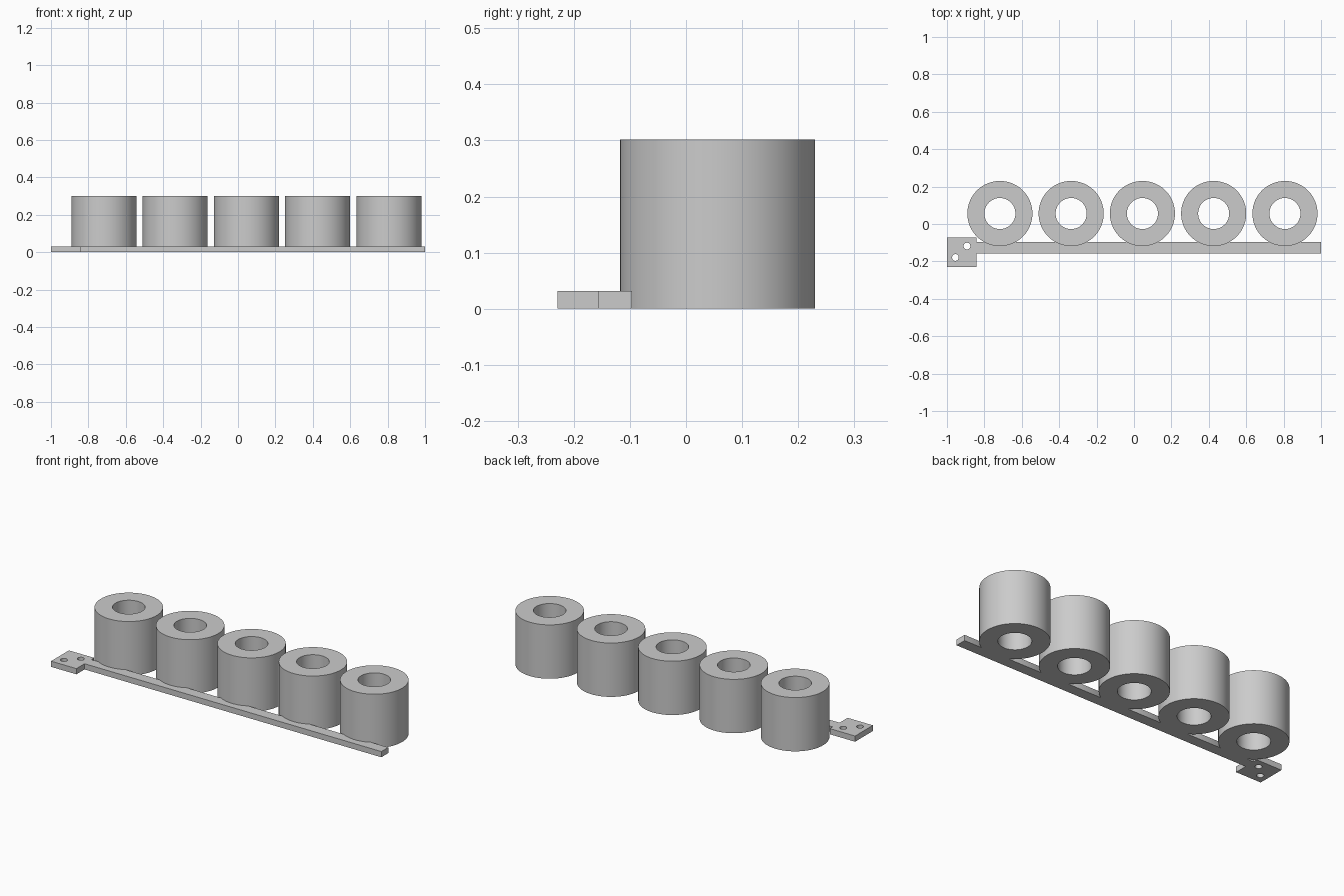
import bpy
import bmesh
import math

cube = bpy.data.objects.get("Cube")
if cube:
    bpy.data.objects.remove(cube, do_unlink=True)

HEIGHT, PLATE = 0.302, 0.032
OUTER, INNER, RING_Y = 0.174, 0.083, 0.056
FIRST_X, PITCH, COUNT = -0.717, 0.381, 5
SEGMENTS = 96

grey = bpy.data.materials.new("plain grey")
grey.use_nodes = True
colour = (0.6, 0.6, 0.6, 1)
grey.diffuse_color = colour
grey.node_tree.nodes["Principled BSDF"].inputs["Base Color"].default_value = colour


def finish(name, bm):
    """Turn a bmesh into a named grey object."""
    bmesh.ops.recalc_face_normals(bm, faces=bm.faces)
    mesh = bpy.data.meshes.new(name)
    bm.to_mesh(mesh)
    bm.free()
    mesh.materials.append(grey)
    obj = bpy.data.objects.new(name, mesh)
    bpy.context.collection.objects.link(obj)
    return obj


def circle(radius, n):
    return [(radius * math.cos(2 * math.pi * i / n),
             radius * math.sin(2 * math.pi * i / n)) for i in range(n)]


def prism(name, outline, bottom, top):
    """Extrude a flat outline upwards."""
    bm = bmesh.new()
    face = bm.faces.new([bm.verts.new((x, y, bottom)) for x, y in outline])
    out = bmesh.ops.extrude_face_region(bm, geom=[face])["geom"]
    verts = [v for v in out if isinstance(v, bmesh.types.BMVert)]
    bmesh.ops.translate(bm, verts=verts, vec=(0, 0, top - bottom))
    return finish(name, bm)


def tube(name, x):
    """Upright hollow cylinder made from four concentric loops."""
    bm = bmesh.new()
    loops = [[bm.verts.new((px, py, z)) for px, py in circle(r, SEGMENTS)]
             for r, z in ((OUTER, 0), (OUTER, HEIGHT), (INNER, HEIGHT), (INNER, 0))]
    for k in range(4):
        a, b = loops[k], loops[(k + 1) % 4]
        for i in range(SEGMENTS):
            j = (i + 1) % SEGMENTS
            bm.faces.new((a[i], a[j], b[j], b[i]))
    obj = finish(name, bm)
    obj.location = (x, RING_Y, 0)
    return obj


def smooth(obj):
    bpy.ops.object.select_all(action="DESELECT")
    obj.select_set(True)
    bpy.context.view_layer.objects.active = obj
    bpy.ops.object.shade_smooth_by_angle(angle=math.radians(30))


def cut(target, name, radius, x, y, n):
    """Cut a round opening through the plate."""
    cutter = prism(name, circle(radius, n), -0.1, 0.1)
    cutter.location = (x, y, 0)
    cutter.hide_render = True
    cutter.hide_set(True)
    mod = target.modifiers.new(name, "BOOLEAN")
    mod.operation = "DIFFERENCE"
    mod.solver = "EXACT"
    mod.object = cutter


# Mounting plate: long rail with a wider tab at its right end
plate = prism("mounting_rail", [
    (-1, -0.229), (-0.843, -0.229), (-0.843, -0.157), (1, -0.157),
    (1, -0.096), (-0.843, -0.096), (-0.843, -0.071), (-1, -0.071)], 0, PLATE)

# Screw holes in the tab
for i, (x, y) in enumerate(((-0.955, -0.179), (-0.893, -0.118))):
    cut(plate, f"screw_hole_cutter_{i + 1}", 0.018, x, y, 32)

# Row of tubes, each seated in a round notch in the rail
for i in range(COUNT):
    x = FIRST_X + i * PITCH
    cut(plate, f"notch_cutter_{i + 1}", OUTER, x, RING_Y, SEGMENTS)
    smooth(tube(f"tube_{i + 1}", x))

# Bake the cuts into the rail
bpy.context.view_layer.update()
baked = bpy.data.meshes.new_from_object(
    plate.evaluated_get(bpy.context.evaluated_depsgraph_get()))
plate.modifiers.clear()
plate.data = baked
for obj in [o for o in bpy.data.objects if "_cutter_" in o.name]:
    bpy.data.objects.remove(obj, do_unlink=True)
smooth(plate)
